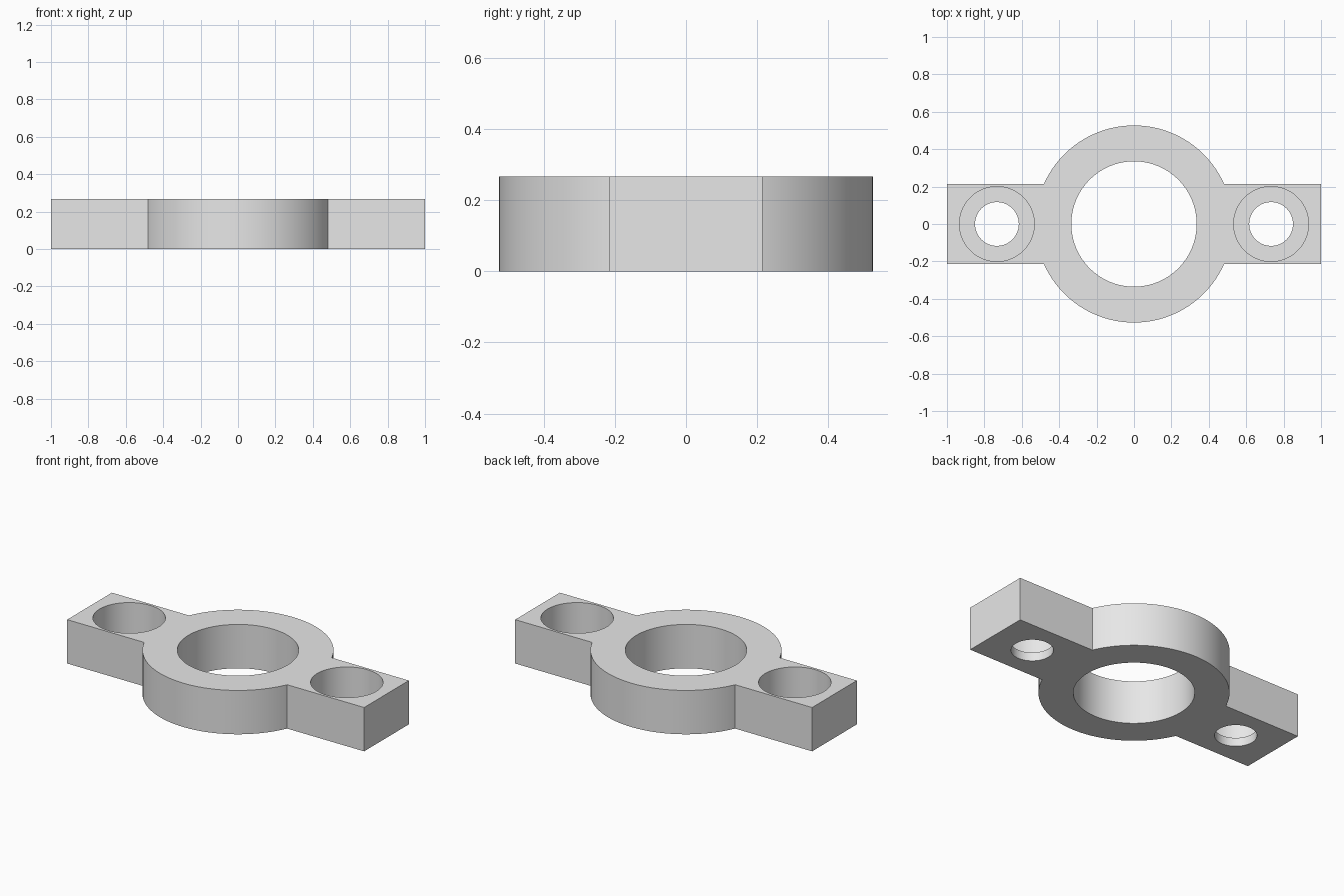
import bpy
from math import radians

cube = bpy.data.objects.get("Cube")
if cube:
    bpy.data.objects.remove(cube, do_unlink=True)

HEIGHT = 0.267
HOLE_X = 0.733
FLOOR = 0.053      # thickness left under each counterbore

grey = bpy.data.materials.new("light_grey")
grey.use_nodes = True
grey.diffuse_color = (0.8, 0.8, 0.8, 1)
grey.node_tree.nodes["Principled BSDF"].inputs["Base Color"].default_value = (0.8, 0.8, 0.8, 1)


def cylinder(name, radius, x, z0, z1, sides=96):
    bpy.ops.mesh.primitive_cylinder_add(vertices=sides, radius=radius, depth=z1 - z0,
                                        location=(x, 0, (z0 + z1) / 2))
    obj = bpy.context.object
    obj.name = name
    return obj


def combine(target, tool, operation):
    """Apply a boolean to the target and discard the tool."""
    mod = target.modifiers.new(tool.name, "BOOLEAN")
    mod.operation = operation
    mod.solver = "EXACT"
    mod.object = tool
    bpy.context.view_layer.objects.active = target
    bpy.ops.object.modifier_apply(modifier=mod.name)
    bpy.data.objects.remove(tool, do_unlink=True)


# Round hub with a straight mounting bar through it
body = cylinder("flanged_ring", 0.527, 0, 0, HEIGHT, 128)
bpy.ops.mesh.primitive_cube_add(size=1, location=(0, 0, HEIGHT / 2))
bar = bpy.context.object
bar.name = "mounting_bar"
bar.scale = (2, 0.43, HEIGHT)
bpy.ops.object.transform_apply(location=False, rotation=False, scale=True)
combine(body, bar, "UNION")

# Central bore
combine(body, cylinder("bore", 0.335, 0, -0.1, HEIGHT + 0.1, 128), "DIFFERENCE")

# Counterbored screw hole in each ear
for x in (-HOLE_X, HOLE_X):
    combine(body, cylinder("screw_hole", 0.117, x, -0.1, HEIGHT + 0.1), "DIFFERENCE")
    combine(body, cylinder("counterbore", 0.2, x, FLOOR, HEIGHT + 0.1), "DIFFERENCE")

# Smooth curved walls, crisp rims
body.data.materials.clear()
body.data.materials.append(grey)
for poly in body.data.polygons:
    poly.material_index = 0
bpy.ops.object.select_all(action="DESELECT")
body.select_set(True)
bpy.context.view_layer.objects.active = body
bpy.ops.object.shade_smooth_by_angle(angle=radians(30))
